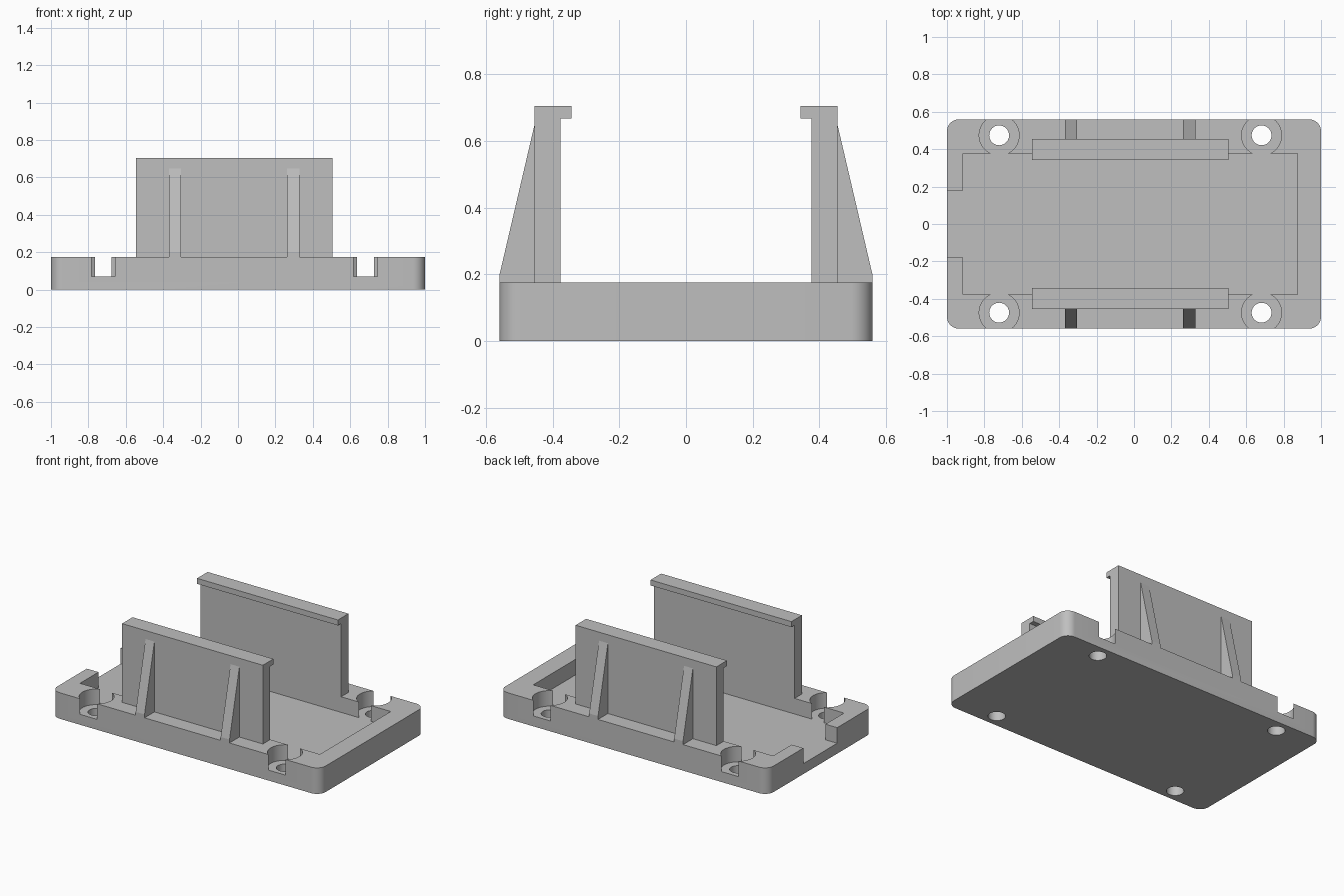
import bpy, bmesh, math
from mathutils import Vector

cube = bpy.data.objects.get("Cube")
if cube:
    bpy.data.objects.remove(cube, do_unlink=True)

# Single grey plastic
grey = bpy.data.materials.new("grey plastic")
grey.use_nodes = True
COLOUR = (0.52, 0.52, 0.52, 1)
grey.diffuse_color = COLOUR
grey.node_tree.nodes["Principled BSDF"].inputs["Base Color"].default_value = COLOUR

HALF_X, HALF_Y = 1.0, 0.56
FLOOR, RIM, TOP = 0.07, 0.175, 0.705
POCKET_Y = 0.377
WALL_LEFT, WALL_RIGHT, WALL_BACK = -0.545, 0.504, 0.455


def prism(name, points, depth):
    """Extrude a closed 3D outline along a vector."""
    bm = bmesh.new()
    face = bm.faces.new([bm.verts.new(p) for p in points])
    grown = bmesh.ops.extrude_face_region(bm, geom=[face])["geom"]
    verts = [g for g in grown if isinstance(g, bmesh.types.BMVert)]
    bmesh.ops.translate(bm, verts=verts, vec=Vector(depth))
    bmesh.ops.recalc_face_normals(bm, faces=bm.faces)
    mesh = bpy.data.meshes.new(name)
    bm.to_mesh(mesh)
    bm.free()
    mesh.materials.append(grey)
    obj = bpy.data.objects.new(name, mesh)
    bpy.context.collection.objects.link(obj)
    return obj


def box(name, x0, x1, y0, y1, z0, z1):
    corners = [(x0, y0, z0), (x1, y0, z0), (x1, y1, z0), (x0, y1, z0)]
    return prism(name, corners, (0, 0, z1 - z0))


def cylinder(name, x, y, r, z0, z1, sides=48):
    angles = [2 * math.pi * i / sides for i in range(sides)]
    ring = [(x + r * math.cos(a), y + r * math.sin(a), z0) for a in angles]
    return prism(name, ring, (0, 0, z1 - z0))


def smooth(obj):
    bpy.ops.object.select_all(action="DESELECT")
    obj.select_set(True)
    bpy.context.view_layer.objects.active = obj
    bpy.ops.object.shade_smooth_by_angle(angle=math.radians(30))


def cut(obj, cutter):
    """Subtract the cutter, bake the result and discard the cutter."""
    mod = obj.modifiers.new("cut", "BOOLEAN")
    mod.operation, mod.solver, mod.object = "DIFFERENCE", "EXACT", cutter
    cutter.hide_render = True
    bpy.context.view_layer.update()
    graph = bpy.context.evaluated_depsgraph_get()
    mesh = bpy.data.meshes.new_from_object(obj.evaluated_get(graph))
    obj.modifiers.clear()
    obj.data = mesh
    bpy.data.objects.remove(cutter, do_unlink=True)


# Base tray with rounded vertical corners
R, STEPS = 0.065, 10
outline = []
for quarter, (sx, sy) in enumerate([(1, 1), (-1, 1), (-1, -1), (1, -1)]):
    for i in range(STEPS + 1):
        a = math.pi / 2 * (quarter + i / STEPS)
        outline.append((sx * (HALF_X - R) + R * math.cos(a),
                        sy * (HALF_Y - R) + R * math.sin(a), 0))
base = prism("base_tray", outline, (0, 0, RIM))

# Pocket with an open notch in one end wall, as a single T-shaped cutter
pocket = [(0.874, -POCKET_Y), (0.874, POCKET_Y), (-0.913, POCKET_Y), (-0.913, 0.18),
          (-1.1, 0.18), (-1.1, -0.18), (-0.913, -0.18), (-0.913, -POCKET_Y)]
cut(base, prism("pocket_cutter", [(x, y, FLOOR) for x, y in pocket], (0, 0, 0.3)))

# Screw holes with counterbores that break into the pocket and the outer side
for x in (-0.721, 0.682):
    for y in (-0.474, 0.474):
        cut(base, cylinder("counterbore_cutter", x, y, 0.107, FLOOR, 0.4))
        cut(base, cylinder("screw_hole_cutter", x, y, 0.053, -0.1, 0.2))
smooth(base)

# Clip walls with an inward lip, each braced by two tapered ribs
for side, s in (("front", -1), ("back", 1)):
    hook = [(WALL_BACK, RIM), (WALL_BACK, TOP), (0.343, TOP), (0.343, 0.668),
            (POCKET_Y, 0.668), (POCKET_Y, RIM)]
    prism(side + "_clip_wall", [(WALL_LEFT, s * y, z) for y, z in hook],
          (WALL_RIGHT - WALL_LEFT, 0, 0))
    rib = [(WALL_BACK, RIM), (HALF_Y, RIM), (HALF_Y, 0.198), (WALL_BACK, 0.648)]
    for end, x in (("right", -0.37), ("left", 0.263)):
        prism(f"{side}_{end}_rib", [(x, s * y, z) for y, z in rib], (0.066, 0, 0))
